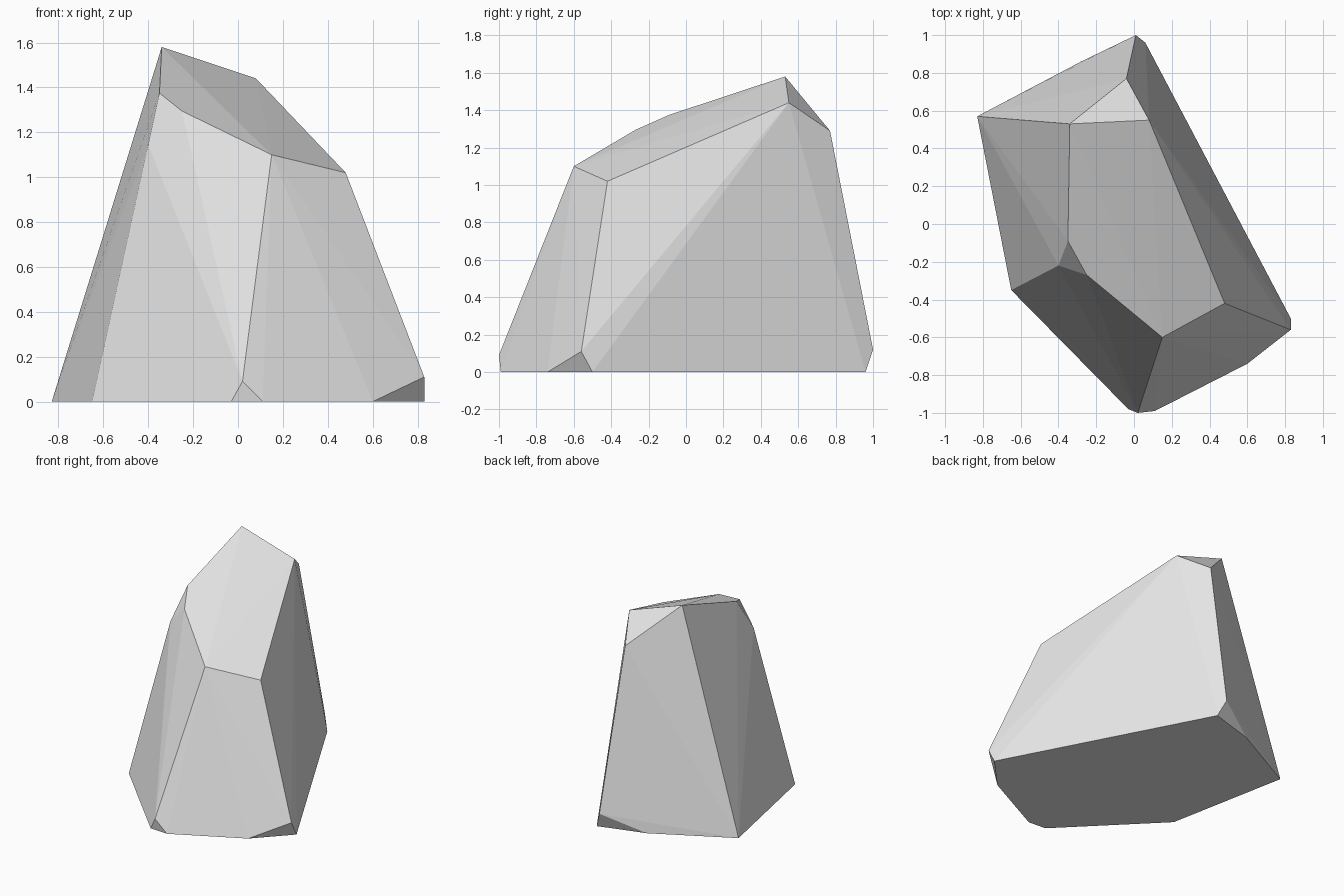
import bpy
import bmesh

default_cube = bpy.data.objects.get("Cube")
if default_cube:
    bpy.data.objects.remove(default_cube, do_unlink=True)

# Stone colour
stone = bpy.data.materials.new("light_grey_stone")
stone.use_nodes = True
grey = (0.8, 0.8, 0.8, 1)
stone.diffuse_color = grey
stone.node_tree.nodes["Principled BSDF"].inputs["Base Color"].default_value = grey

# Corners of the boulder, grouped by height
ground_corners = [(-.83, .57), (-.65, -.35), (-.03, -.98), (.11, -.99),
                  (.60, -.74), (.83, -.50), (.06, .96), (-.28, .86)]
chipped_corners = [(.83, -.56, .11), (.02, -1, .09), (.01, 1, .12)]
crown_corners = [(-.34, .53, 1.58), (.08, .55, 1.44), (-.04, .77, 1.29),
                 (.48, -.42, 1.02), (.15, -.60, 1.10),
                 (-.25, -.27, 1.295), (-.35, -.09, 1.375), (-.40, -.22, 1.145)]
corners = [(x, y, 0) for x, y in ground_corners] + chipped_corners + crown_corners

# Wrap the corners in one faceted convex shell
bm = bmesh.new()
for corner in corners:
    bm.verts.new(corner)
hull = bmesh.ops.convex_hull(bm, input=bm.verts[:])
loose = [v for v in bm.verts if not v.link_faces]
bmesh.ops.delete(bm, geom=loose, context="VERTS")

# Merge nearly coplanar triangles into broad facets
bmesh.ops.dissolve_limit(bm, angle_limit=0.03, verts=bm.verts[:], edges=bm.edges[:])
bmesh.ops.recalc_face_normals(bm, faces=bm.faces[:])
for face in bm.faces:
    face.smooth = False

mesh = bpy.data.meshes.new("boulder")
bm.to_mesh(mesh)
bm.free()
mesh.materials.append(stone)
boulder = bpy.data.objects.new("boulder", mesh)
bpy.context.collection.objects.link(boulder)
